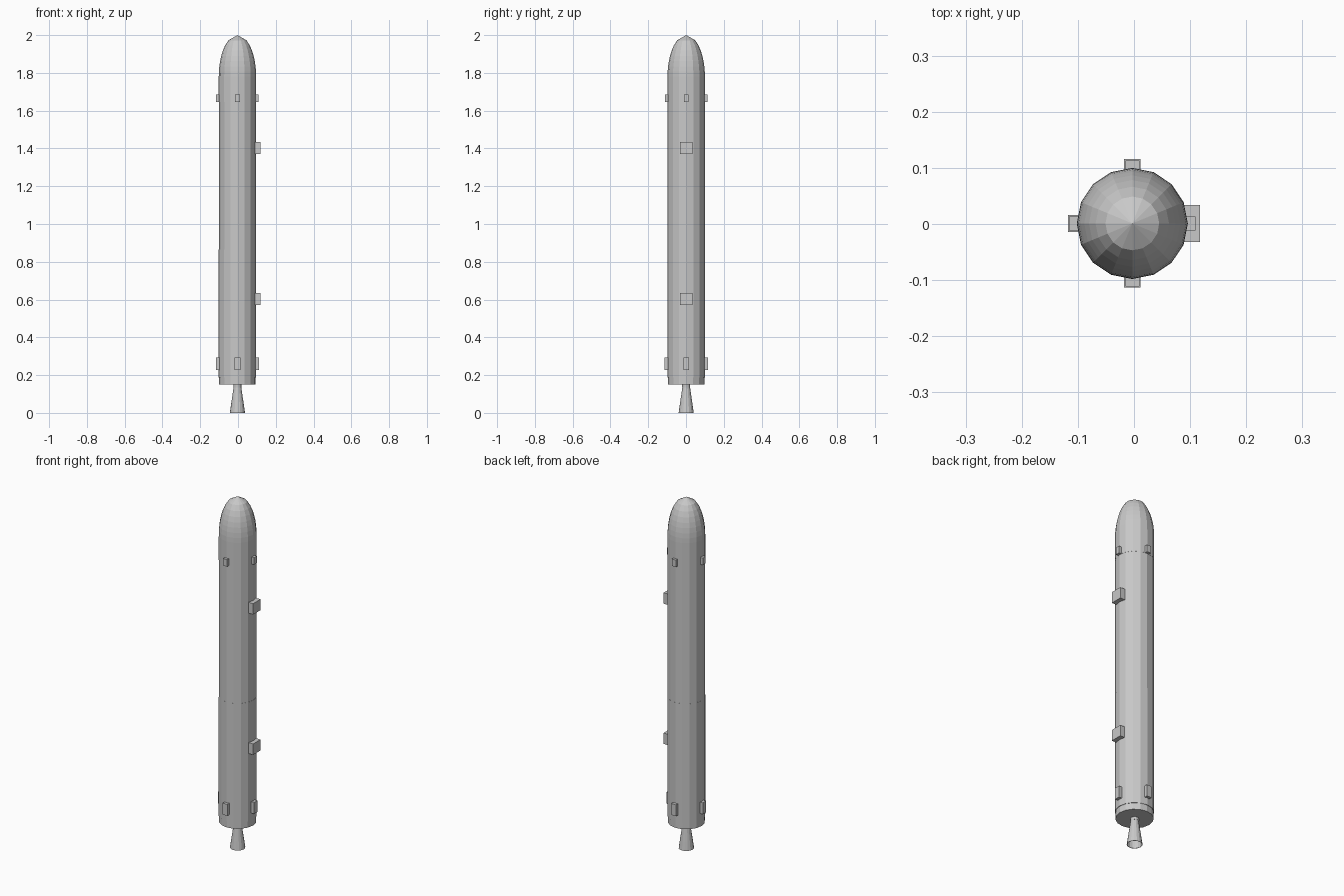
import bpy
import bmesh
import math

if "Cube" in bpy.data.objects:
    bpy.data.objects.remove(bpy.data.objects["Cube"])

SIDES = 16
CX, CY = -0.003, 0.001      # rocket axis
R = 0.099                   # hull radius

grey = bpy.data.materials.new("light_grey")
grey.diffuse_color = (0.58, 0.58, 0.58, 1)
grey.use_nodes = True
grey.node_tree.nodes["Principled BSDF"].inputs["Base Color"].default_value = grey.diffuse_color


def finish(name, bm):
    bmesh.ops.recalc_face_normals(bm, faces=bm.faces)
    mesh = bpy.data.meshes.new(name)
    bm.to_mesh(mesh)
    bm.free()
    mesh.materials.append(grey)
    obj = bpy.data.objects.new(name, mesh)
    bpy.context.collection.objects.link(obj)
    return obj


def lathe(name, profile, cap_start=False, cap_end=False):
    """Faceted solid of revolution from (radius, z) points."""
    bm = bmesh.new()
    rings = []
    for r, z in profile:
        if r < 1e-5:
            rings.append([bm.verts.new((CX, CY, z))] * SIDES)
        else:
            rings.append([bm.verts.new((CX + r * math.cos(2 * math.pi * i / SIDES),
                                        CY + r * math.sin(2 * math.pi * i / SIDES), z))
                          for i in range(SIDES)])
    for a, b in zip(rings, rings[1:]):
        for i in range(SIDES):
            j = (i + 1) % SIDES
            bm.faces.new(list(dict.fromkeys((a[i], a[j], b[j], b[i]))))
    if cap_start:
        bm.faces.new(rings[0])
    if cap_end:
        bm.faces.new(rings[-1])
    return finish(name, bm)


def box(name, lo, hi):
    bm = bmesh.new()
    bmesh.ops.create_cube(bm, size=1)
    for v in bm.verts:
        v.co = [(a + b) / 2 + c * (b - a) for a, b, c in zip(lo, hi, v.co)]
    return finish(name, bm)


# Hull sections, slightly stepped at the joints
lathe("engine_skirt", [(0.0965, 0.15), (0.0965, 0.187)], True, True)
lathe("lower_hull", [(R, 0.187), (R, 0.865)], True, True)
lathe("upper_hull", [(R - 0.0006, 0.865), (R - 0.0006, 1.645)], True, True)

# Forward section and rounded nose, rings at equal heights
STEPS, NOSE_Z, NOSE_H = 8, 1.78, 0.22
nose = [(R, 1.645)]
for k in range(STEPS + 1):
    t = k / STEPS
    nose.append((R * math.sqrt(1 - t * t), NOSE_Z + NOSE_H * t))
lathe("nose_cone", nose, cap_start=True)

# Engine: open bell with a thin wall, and the chamber above it
lathe("engine_bell", [(0.018, 0.15), (0.022, 0.125), (0.027, 0.09), (0.033, 0.05),
                      (0.040, 0.0), (0.038, 0.0), (0.031, 0.05), (0.025, 0.09),
                      (0.014, 0.12), (0.0, 0.125)], cap_start=True)
lathe("engine_chamber", [(0.021, 0.15), (0.021, 0.135)], True, True)

# Four thruster blocks around the hull at each end
for level, z0, z1, half, reach in (("upper", 1.645, 1.685, 0.0125, 0.1125),
                                   ("lower", 0.227, 0.292, 0.015, 0.1145)):
    for side, dx, dy in (("right", 1, 0), ("left", -1, 0), ("back", 0, 1), ("front", 0, -1)):
        mid = (reach + 0.09) / 2
        dep = (reach - 0.09) / 2
        hx = dep if dx else half
        hy = dep if dy else half
        x, y = CX + dx * mid, CY + dy * mid
        box(f"{level}_thruster_{side}", (x - hx, y - hy, z0), (x + hx, y + hy, z1))

# Mounting brackets on the right side
for name, z in (("upper_bracket", 1.402), ("lower_bracket", 0.603)):
    box(name, (0.088, CY - 0.033, z - 0.031), (0.118, CY + 0.033, z + 0.031))
